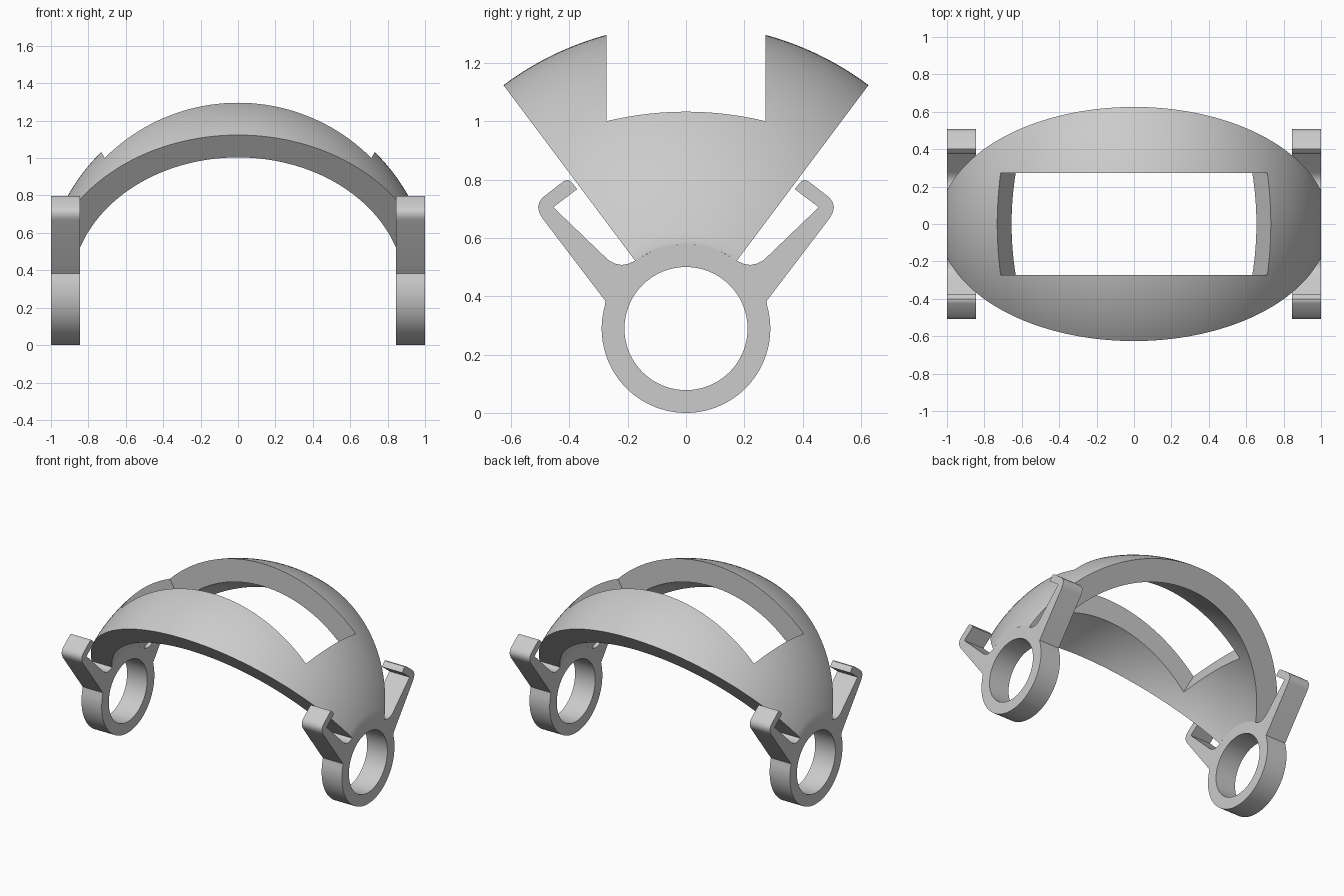
import bpy, bmesh
from math import sin, cos, asin, atan2, pi, sqrt

if "Cube" in bpy.data.objects:
    bpy.data.objects.remove(bpy.data.objects["Cube"])

AXIS_Z = 0.289                    # height of the ring axis
RING_OUT, RING_IN = 0.289, 0.211
SPHERE_OUT, SPHERE_IN = 1.043, 0.893
X_OUT, X_IN = 1.0, 0.845
HALF_ANGLE = asin(0.6)            # half opening of the band

grey = bpy.data.materials.new("plain grey")
grey.use_nodes = True
colour = (0.6, 0.6, 0.6, 1)
grey.diffuse_color = colour
grey.node_tree.nodes["Principled BSDF"].inputs["Base Color"].default_value = colour


def finish(name, bm):
    bmesh.ops.recalc_face_normals(bm, faces=bm.faces[:])
    mesh = bpy.data.meshes.new(name)
    bm.to_mesh(mesh)
    bm.free()
    mesh.materials.append(grey)
    ob = bpy.data.objects.new(name, mesh)
    bpy.context.collection.objects.link(ob)
    return ob


def activate(ob):
    bpy.ops.object.select_all(action='DESELECT')
    ob.select_set(True)
    bpy.context.view_layer.objects.active = ob


def smooth(ob):
    activate(ob)
    bpy.ops.object.shade_smooth_by_angle(angle=pi / 7)


def loop(bm, points):
    verts = [bm.verts.new(p) for p in points]
    return [bm.edges.new((a, b)) for a, b in zip(verts, verts[1:] + verts[:1])]


def extrude(bm, faces, vec):
    res = bmesh.ops.extrude_face_region(bm, geom=faces)
    moved = [g for g in res["geom"] if isinstance(g, bmesh.types.BMVert)]
    bmesh.ops.translate(bm, verts=moved, vec=vec)


def arc(radius, start, end, count):
    return [(radius * cos(start + (end - start) * i / count),
             radius * sin(start + (end - start) * i / count)) for i in range(count + 1)]


# Domed band: cross-section between two spheres, spun about the ring axis
a_out = atan2(sqrt(SPHERE_OUT ** 2 - X_OUT ** 2), X_OUT)
a_in = atan2(RING_OUT, X_IN)
section = arc(SPHERE_OUT, a_out, pi - a_out, 72)
section += [(-X_OUT, RING_OUT), (-X_IN, RING_OUT)]
section += arc(SPHERE_IN, pi - a_in, a_in, 72)[1:-1]
section += [(X_IN, RING_OUT), (X_OUT, RING_OUT)]
bm = bmesh.new()
s, c = sin(HALF_ANGLE), cos(HALF_ANGLE)
edges = loop(bm, [(x, r * s, AXIS_Z + r * c) for x, r in section])
face = bm.faces.new([e.verts[0] for e in edges])
bmesh.ops.spin(bm, geom=[face], cent=(0, 0, AXIS_Z), axis=(1, 0, 0),
               angle=2 * HALF_ANGLE, steps=40)
# make sure the sweep runs across the top
bmesh.ops.remove_doubles(bm, verts=bm.verts[:], dist=1e-5)
if min(v.co.z for v in bm.verts) < AXIS_Z:
    bm.clear()
    edges = loop(bm, [(x, r * s, AXIS_Z + r * c) for x, r in section])
    face = bm.faces.new([e.verts[0] for e in edges])
    bmesh.ops.spin(bm, geom=[face], cent=(0, 0, AXIS_Z), axis=(1, 0, 0),
                   angle=-2 * HALF_ANGLE, steps=40)
band = finish("domed_band", bm)

# Window through the crown, with sloping end walls
bm = bmesh.new()
half = 0.272
low, high = 0.6, 1.5
slope, apex = 0.565, -0.262
wl, wh = slope * (low - apex), slope * (high - apex)
edges = loop(bm, [(-wl, -half, low), (wl, -half, low), (wh, -half, high), (-wh, -half, high)])
face = bm.faces.new([e.verts[0] for e in edges])
extrude(bm, [face], (0, 2 * half, 0))
cutter = finish("window_cutter", bm)
cutter.hide_render = True
activate(band)
mod = band.modifiers.new("window", 'BOOLEAN')
mod.operation = 'DIFFERENCE'
mod.solver = 'EXACT'
mod.object = cutter
bpy.ops.object.modifier_apply(modifier=mod.name)
bpy.data.objects.remove(cutter)
smooth(band)

# Hooked arm outline (y, z), from the ring's side to its top
arm = [(0.276, 0.383), (0.493, 0.668), (0.503, 0.686), (0.507, 0.705), (0.503, 0.722),
       (0.492, 0.738), (0.425, 0.790), (0.413, 0.797), (0.402, 0.798), (0.393, 0.792),
       (0.373, 0.767), (0.455, 0.705), (0.277, 0.534), (0.262, 0.521), (0.242, 0.511),
       (0.220, 0.507), (0.198, 0.511), (0.174, 0.522)]
a_low = atan2(arm[0][1] - AXIS_Z, arm[0][0])
a_top = atan2(arm[-1][1] - AXIS_Z, arm[-1][0])
outline = [(y, z + AXIS_Z) for y, z in arc(RING_OUT, -pi - a_low, a_low, 64)[1:-1]]
outline += arm
outline += [(y, z + AXIS_Z) for y, z in arc(RING_OUT, a_top, pi - a_top, 20)[1:-1]]
outline += [(-y, z) for y, z in reversed(arm)]
hole = [(y, z + AXIS_Z) for y, z in arc(RING_IN, 0, 2 * pi, 72)[:-1]]

# Side brackets: ring with two hooked arms
for side, x in (("left", X_IN), ("right", -X_OUT)):
    bm = bmesh.new()
    edges = loop(bm, [(x, y, z) for y, z in outline])
    edges += loop(bm, [(x, y, z) for y, z in hole])
    bmesh.ops.triangle_fill(bm, edges=edges, use_beauty=True)
    extrude(bm, bm.faces[:], (X_OUT - X_IN, 0, 0))
    smooth(finish(side + "_ring_bracket", bm))
